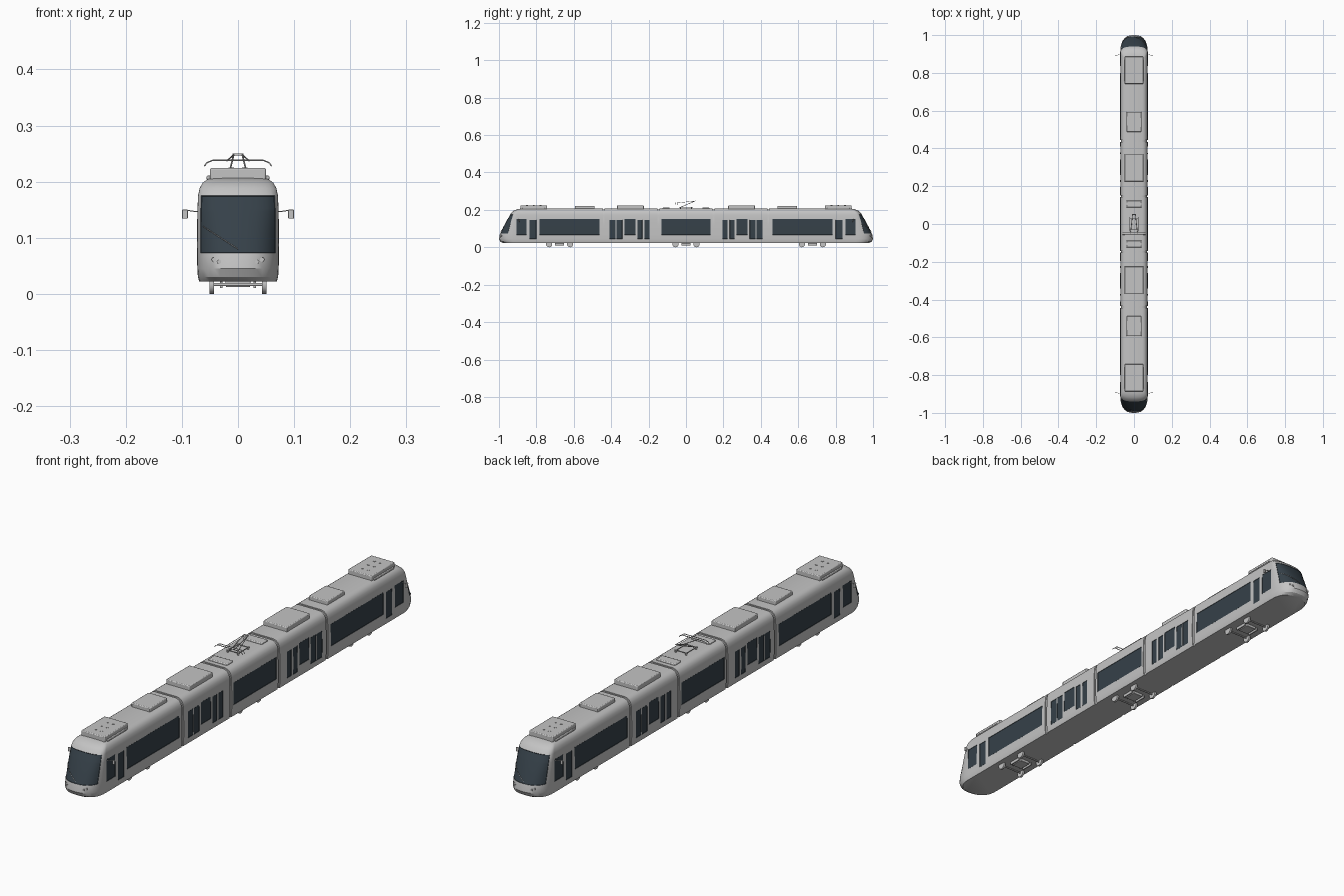
import bpy, bmesh, math
from mathutils import Vector

cube = bpy.data.objects.get("Cube")
if cube:
    bpy.data.objects.remove(cube, do_unlink=True)


def material(name, rgb):
    m = bpy.data.materials.new(name)
    m.use_nodes = True
    m.diffuse_color = (*rgb, 1)
    bsdf = next(n for n in m.node_tree.nodes if n.type == 'BSDF_PRINCIPLED')
    bsdf.inputs["Base Color"].default_value = (*rgb, 1)
    return m


BODY = material("light grey paint", (0.55, 0.55, 0.55))
GLASS = material("dark blue grey glass", (0.036, 0.052, 0.066))

# Hull levels: height, half width, nose tip y, y where the nose rounding starts
LEVELS = [
    (.022, .069, -.978, -.905), (.03, .0715, -.992, -.907), (.045, .0725, -1.0, -.907),
    (.067, .073, -.996, -.907), (.073, .073, -.994, -.907), (.11, .073, -.977, -.907),
    (.147, .0724, -.957, -.908), (.152, .0722, -.954, -.908), (.175, .0712, -.94, -.908),
    (.188, .0685, -.931, -.902), (.198, .063, -.918, -.89), (.204, .055, -.9, -.88),
    (.207, .044, -.882, -.865)]
ARC = (1, .993, .97, .92, .84, .73, .6, .45, .23)
PANE, DOOR = (.067, .152), (.045, .147)


def finish(obj, mat=BODY):
    if mat:
        obj.data.materials.append(mat)
    bpy.ops.object.select_all(action='DESELECT')
    obj.select_set(True)
    bpy.context.view_layer.objects.active = obj
    bpy.ops.object.shade_smooth_by_angle()
    return obj


def nose_y(x, z):
    """Nose surface y at a given x and z."""
    for a, b in zip(LEVELS, LEVELS[1:]):
        if a[0] <= z <= b[0]:
            t = (z - a[0]) / (b[0] - a[0])
            w, tip, start = (p + (q - p) * t for p, q in zip(a[1:], b[1:]))
            return start + (tip - start) * (1 - min(1, abs(x) / w) ** 2.5) ** .4


def hull(name, y0, y1, windows=(), nose=False, shrink=0):
    """Car section from y0 (front) to y1 (rear), glazed by (front, rear, heights)."""
    cuts = sorted({y1, *[y for w in windows for y in w[:2]]}
                  | (set() if nose else {y0}), reverse=True)
    bm = bmesh.new()
    rings = []
    for z, w, tip, start in LEVELS:
        w -= shrink
        z = max(.022, z - shrink) if z > .15 else z
        side = [(w, max(y, start) if nose else y) for y in cuts]
        if nose:
            side += [(w * f, start + (tip - start) * (1 - f ** 2.5) ** .4) for f in ARC]
        plan = side + ([(0, tip)] if nose else []) + [(-x, y) for x, y in reversed(side)]
        rings.append([bm.verts.new((x, y, z)) for x, y in plan])
    n = len(rings[0])
    for a, b in zip(rings, rings[1:]):
        for i in range(n):
            j = (i + 1) % n
            bm.faces.new((a[i], a[j], b[j], b[i]))
    bm.faces.new(rings[0])
    bm.faces.new(rings[-1])
    bmesh.ops.remove_doubles(bm, verts=bm.verts, dist=1e-5)
    bmesh.ops.recalc_face_normals(bm, faces=bm.faces)
    # Side windows, doors and windscreen
    glass = []
    for f in bm.faces:
        c = f.calc_center_median()
        on_side = abs(c.x) > .06 and any(
            a < c.y < b and h[0] < c.z < h[1] for a, b, h in windows)
        on_front = nose and c.y < -.91 and .073 < c.z < .175 and abs(c.x) < .067
        if on_side or on_front:
            f.material_index = 1
            glass.append(f)
    if glass:
        bmesh.ops.inset_region(bm, faces=glass, thickness=.001, depth=-.001,
                               use_even_offset=True)
    mesh = bpy.data.meshes.new(name)
    bm.to_mesh(mesh)
    bm.free()
    obj = bpy.data.objects.new(name, mesh)
    bpy.context.collection.objects.link(obj)
    mesh.materials.append(BODY)
    mesh.materials.append(GLASS)
    return finish(obj, None)


def turned(obj, name):
    """Copy turned half a turn to the other end."""
    copy = obj.copy()
    copy.name = name
    copy.rotation_euler.z = math.pi
    bpy.context.collection.objects.link(copy)


def box(name, centre, size, bevel=.002):
    bpy.ops.mesh.primitive_cube_add(size=1, location=centre)
    obj = bpy.context.object
    obj.name = name
    obj.scale = size
    bpy.ops.object.transform_apply(location=False, rotation=False, scale=True)
    if bevel:
        mod = obj.modifiers.new("bevel", 'BEVEL')
        mod.width, mod.segments = bevel, 2
    return finish(obj)


def disc(name, centre, radius, depth, rot=(0, 0, 0), sides=24):
    bpy.ops.mesh.primitive_cylinder_add(vertices=sides, radius=radius, depth=depth,
                                        location=centre, rotation=rot)
    bpy.context.object.name = name
    return finish(bpy.context.object)


def tube(name, points, radius=.001):
    curve = bpy.data.curves.new(name, 'CURVE')
    curve.dimensions = '3D'
    curve.bevel_depth, curve.bevel_resolution, curve.use_fill_caps = radius, 1, True
    spline = curve.splines.new('POLY')
    spline.points.add(len(points) - 1)
    for p, co in zip(spline.points, points):
        p.co = (*co, 1)
    curve.materials.append(BODY)
    obj = bpy.data.objects.new(name, curve)
    bpy.context.collection.objects.link(obj)
    return obj


# Car sections and the flexible joints between them
end = hull("front_cab_car", -1, -.445, [
    (-.906, -.853, PANE), (-.837, -.8, DOOR), (-.783, -.462, PANE)], nose=True)
turned(end, "rear_cab_car")
door_car = hull("front_door_car", -.435, -.152, [
    (-.41, -.377, DOOR), (-.372, -.34, DOOR), (-.33, -.27, PANE),
    (-.26, -.233, DOOR), (-.222, -.195, DOOR)])
turned(door_car, "rear_door_car")
hull("centre_car", -.142, .142, [(-.131, .131, PANE)])
for label, y in (("outer", -.44), ("inner", -.147)):
    turned(hull(f"front_{label}_joint", y - .008, y + .008, shrink=.004),
           f"rear_{label}_joint")

for end_name, s in (("front", 1), ("rear", -1)):
    def at(x, y, z):
        return Vector((x * s, y * s, z))

    # Roof equipment
    for label, y, half, length, top in (
            ("cab", -.814, .05, .143, .2245), ("small", -.541, .04, .106, .222),
            ("large", -.297, .05, .143, .224), ("low", -.106, .04, .037, .213)):
        box(f"{end_name}_{label}_roof_unit", at(0, y, (top + .2) / 2),
            (half * 2, length, top - .2), .003)
    box(f"{end_name}_roof_unit_base", at(0, -.814, .207), (.112, .12, .007))
    for i in range(3):
        for x in (-.012, .012):
            disc(f"{end_name}_roof_vent", at(x, -.85 + i * .036, .2245), .005, .002, sides=16)

    # Headlights, wiper and mirrors
    for x in (-1, 1):
        for dx, z in ((.034, .057), (.043, .061)):
            disc(f"{end_name}_headlight", at(x * dx, nose_y(dx, z), z), .004, .004,
                 (math.pi / 2, 0, 0), 16)
        tube(f"{end_name}_mirror_arm", [at(x * .07, -.9, .146), at(x * .092, -.893, .149)])
        box(f"{end_name}_mirror", at(x * .0945, -.893, .142), (.01, .004, .016), .001)
    path = [(-.062 + .0062 * i, .12 - .004 * i) for i in range(11)]
    tube(f"{end_name}_wiper", [at(x, nose_y(x, z) - .001, z) for x, z in path], .0008)

# Bogies
for y in (-.676, 0, .676):
    for dy in (-.056, .056):
        tube("axle", [(-.047, y + dy, .0165), (.047, y + dy, .0165)], .003)
        for x in (-.047, .047):
            disc("wheel", (x, y + dy, .0165), .0165, .008, (0, math.pi / 2, 0))
    box("bogie_frame", (0, y, .018), (.044, .05, .012))
    for x in (-.03, .03):
        box("track_brake", (x, y, .016), (.005, .05, .012), .001)

# Pantograph
for x in (-.022, .022):
    tube("pantograph_base_rail", [(x, -.037, .214), (x, .037, .214)], .0015)
    tube("pantograph_lower_arm", [(x * .7, -.025, .216), (x * .35, .05, .248)], .0015)
    tube("pantograph_upper_arm", [(x * .35, .05, .248), (x * .9, -.05, .237)], .0012)
    for y in (-.03, .03):
        disc("pantograph_insulator", (x, y, .21), .003, .008, sides=12)
for y in (-.03, .03):
    tube("pantograph_base_crossbar", [(-.027, y, .215), (.027, y, .215)], .0015)
tube("pantograph_knee", [(-.01, .05, .248), (.01, .05, .248)], .002)
for y in (-.056, -.044):
    horn = [(.06, .228), (.055, .234), (.045, .238)]
    tube("pantograph_collector", [(-x, y, z) for x, z in horn]
         + [(x, y, z) for x, z in reversed(horn)], .0014)
